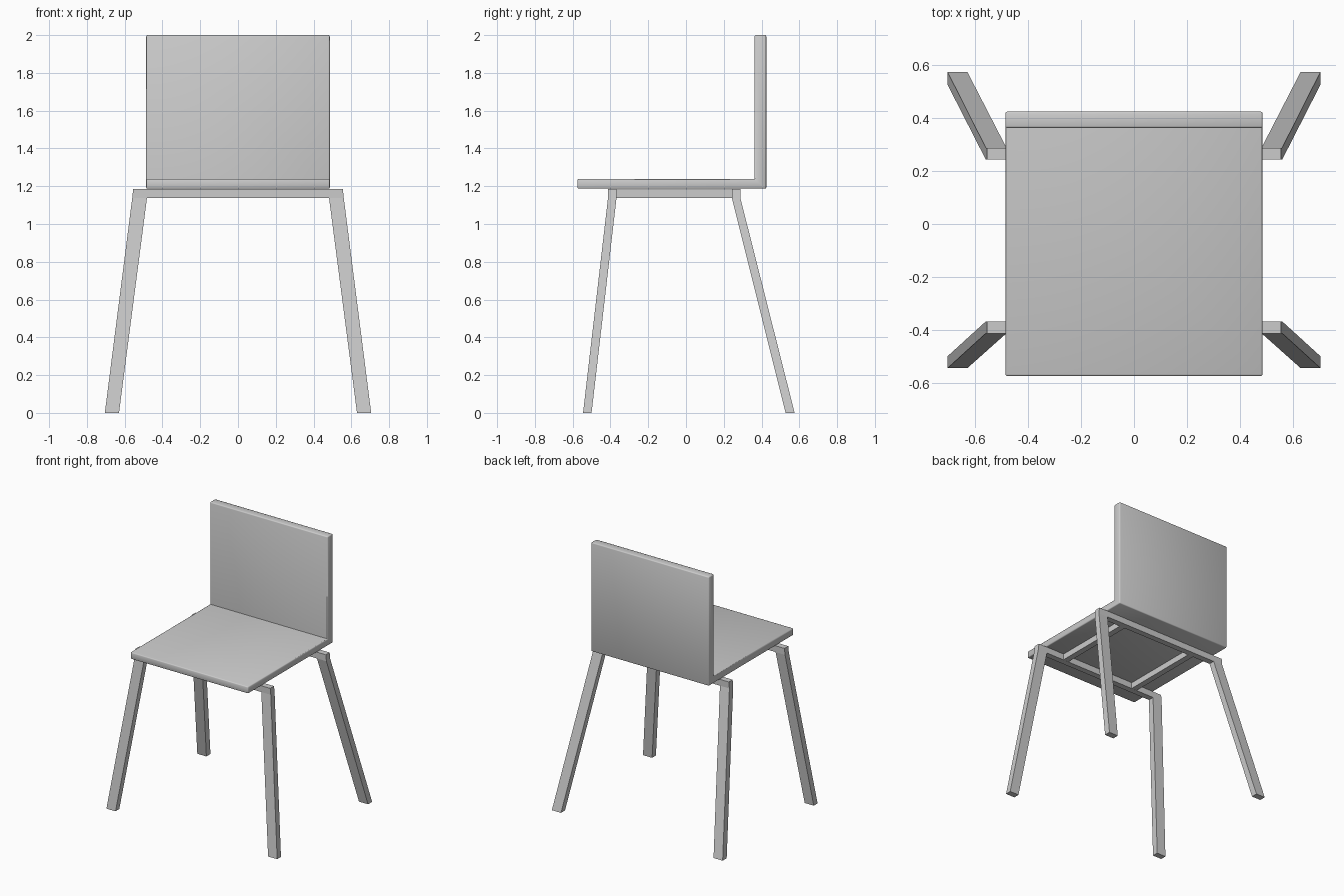
import bpy, bmesh, math

if "Cube" in bpy.data.objects:
    bpy.data.objects.remove(bpy.data.objects["Cube"])


def finish(name, bm, smooth=False):
    bmesh.ops.recalc_face_normals(bm, faces=bm.faces)
    mesh = bpy.data.meshes.new(name)
    bm.to_mesh(mesh)
    bm.free()
    obj = bpy.data.objects.new(name, mesh)
    bpy.context.collection.objects.link(obj)
    if smooth:
        bpy.ops.object.select_all(action='DESELECT')
        obj.select_set(True)
        bpy.context.view_layer.objects.active = obj
        bpy.ops.object.shade_smooth_by_angle(angle=math.radians(50))
    return obj


# Seat and backrest: one L-shaped side profile (y, z) extruded across x
def make_seat():
    profile = [(-0.575, 1.187), (0.425, 1.187), (0.425, 2.0),
               (0.363, 2.0), (0.363, 1.238), (-0.575, 1.238)]
    bm = bmesh.new()
    face = bm.faces.new([bm.verts.new((-0.486, y, z)) for y, z in profile])
    ext = bmesh.ops.extrude_face_region(bm, geom=[face])
    moved = [v for v in ext["geom"] if isinstance(v, bmesh.types.BMVert)]
    bmesh.ops.translate(bm, verts=moved, vec=(0.972, 0, 0))
    bmesh.ops.recalc_face_normals(bm, faces=bm.faces)
    # soften outer edges, leave the inner corner crisp
    outer = [e for e in bm.edges if e.is_convex]
    bmesh.ops.bevel(bm, geom=outer, offset=0.007, segments=2,
                    profile=0.5, affect='EDGES')
    finish("seat_and_backrest", bm, smooth=True)


# Leg frame: two splayed legs joined by a cross bar
def make_leg_frame(name, top_y, foot_y):
    z_bar, z_top = 1.137, 1.184
    right = [(0.63, 0), (0.705, 0), (0.56, z_bar), (0.555, z_top), (0.482, z_bar)]
    bm = bmesh.new()

    def ring(side, i):
        return [bm.verts.new((side * x, (top_y if z > 0 else foot_y)[i], z))
                for x, z in right]

    loops = []
    for i in range(2):
        r, l = ring(1, i), ring(-1, i)
        for s in (r, l):
            bm.faces.new((s[0], s[1], s[2], s[4]))
        bm.faces.new((r[4], r[2], r[3], l[3], l[2], l[4]))
        loops.append([*r[:4], l[3], l[2], l[1], l[0], l[4], r[4]])
    a, b = loops
    for i in range(len(a)):
        j = (i + 1) % len(a)
        bm.faces.new((a[i], a[j], b[j], b[i]))
    finish(name, bm)


# Side rail running under the seat between the two frames
def make_rail(name, x):
    bm = bmesh.new()
    bmesh.ops.create_cube(bm, size=1)
    bmesh.ops.scale(bm, verts=bm.verts, vec=(0.045, 0.615, 0.045))
    bmesh.ops.translate(bm, verts=bm.verts, vec=(x, -0.063, 1.16))
    finish(name, bm)


make_seat()
make_leg_frame("front_leg_frame", (-0.413, -0.368), (-0.545, -0.5))
make_leg_frame("rear_leg_frame", (0.243, 0.288), (0.527, 0.575))
make_rail("right_rail", 0.31)
make_rail("left_rail", -0.31)
